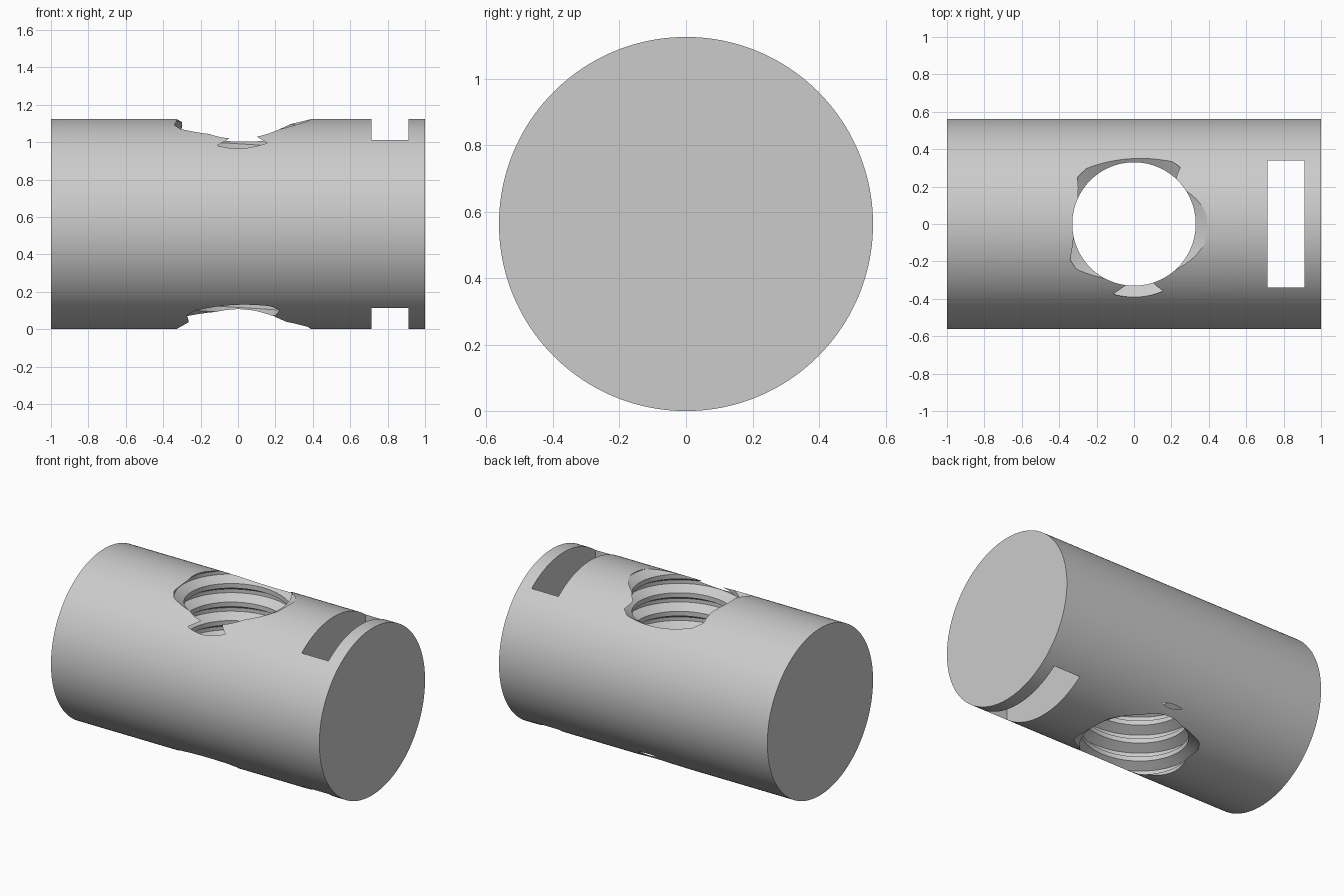
import bpy, bmesh, math

if "Cube" in bpy.data.objects:
    bpy.data.objects.remove(bpy.data.objects["Cube"], do_unlink=True)

RADIUS = 0.5625
MINOR, MAJOR = 0.33, 0.391
PITCH = 0.125
GROOVE_Z = 0.976          # groove centre height at the front of the hole
SEGMENTS = 96

steel = bpy.data.materials.new("plain_grey_steel")
steel.use_nodes = True
grey = (0.6, 0.6, 0.6, 1)
steel.diffuse_color = grey
steel.node_tree.nodes["Principled BSDF"].inputs["Base Color"].default_value = grey


def thread_cutter():
    """Solid right-hand screw used to cut the threaded cross hole."""
    profile = [(-0.047, MINOR), (-0.012, MAJOR), (0.012, MAJOR), (0.047, MINOR)]
    first, last = -10, 4
    # The end turns are plain so that the screw closes cleanly
    rows = [(GROOVE_Z + t * PITCH + dz, MINOR if t in (first, last) else r)
            for t in range(first, last + 1) for dz, r in profile]
    bm = bmesh.new()
    grid = []
    for j in range(SEGMENTS):
        f = j / SEGMENTS
        a = math.tau * f - math.pi / 2
        grid.append([bm.verts.new((r * math.cos(a), r * math.sin(a), z + f * PITCH))
                     for z, r in rows])
    # The last column joins the first one a full turn higher
    for j in range(SEGMENTS):
        nxt = grid[(j + 1) % SEGMENTS]
        shift = len(profile) if j == SEGMENTS - 1 else 0
        for k in range(len(rows) - 1 - shift):
            bm.faces.new((grid[j][k], nxt[k + shift],
                          nxt[k + 1 + shift], grid[j][k + 1]))
    # Close both ends with cones
    rim = [e for e in bm.edges if e.is_boundary]
    low, high = bm.verts.new((0, 0, -0.8)), bm.verts.new((0, 0, 2))
    for e in rim:
        apex = low if e.verts[0].co.z < RADIUS else high
        bm.faces.new((e.verts[0], e.verts[1], apex))
    bmesh.ops.triangulate(bm, faces=bm.faces)
    bmesh.ops.recalc_face_normals(bm, faces=bm.faces)
    mesh = bpy.data.meshes.new("thread_cutter")
    bm.to_mesh(mesh)
    bm.free()
    ob = bpy.data.objects.new("thread_cutter", mesh)
    bpy.context.collection.objects.link(ob)
    bpy.context.view_layer.update()
    return ob


def cut(target, cutter):
    cutter.hide_render = True
    mod = target.modifiers.new("cut", 'BOOLEAN')
    mod.operation = 'DIFFERENCE'
    mod.solver = 'EXACT'
    mod.object = cutter
    bpy.ops.object.select_all(action='DESELECT')
    bpy.context.view_layer.objects.active = target
    target.select_set(True)
    bpy.ops.object.modifier_apply(modifier=mod.name)
    bpy.data.objects.remove(cutter, do_unlink=True)


# Round body lying along x
bpy.ops.mesh.primitive_cylinder_add(vertices=160, radius=RADIUS, depth=2,
                                    location=(0, 0, RADIUS),
                                    rotation=(0, math.pi / 2, 0))
body = bpy.context.object
body.name = "cross_dowel_body"
bpy.ops.object.transform_apply(location=True, rotation=True, scale=True)
body.data.materials.append(steel)

# Threaded hole straight through the middle
cut(body, thread_cutter())

# Rectangular slot straight through near the left end
bpy.ops.mesh.primitive_cube_add(size=1, location=(0.8125, 0, RADIUS))
slot = bpy.context.object
slot.name = "slot_cutter"
slot.scale = (0.2, 0.68, 2)
bpy.ops.object.transform_apply(location=True, rotation=True, scale=True)
cut(body, slot)

bpy.ops.object.shade_smooth_by_angle(angle=math.radians(25))
